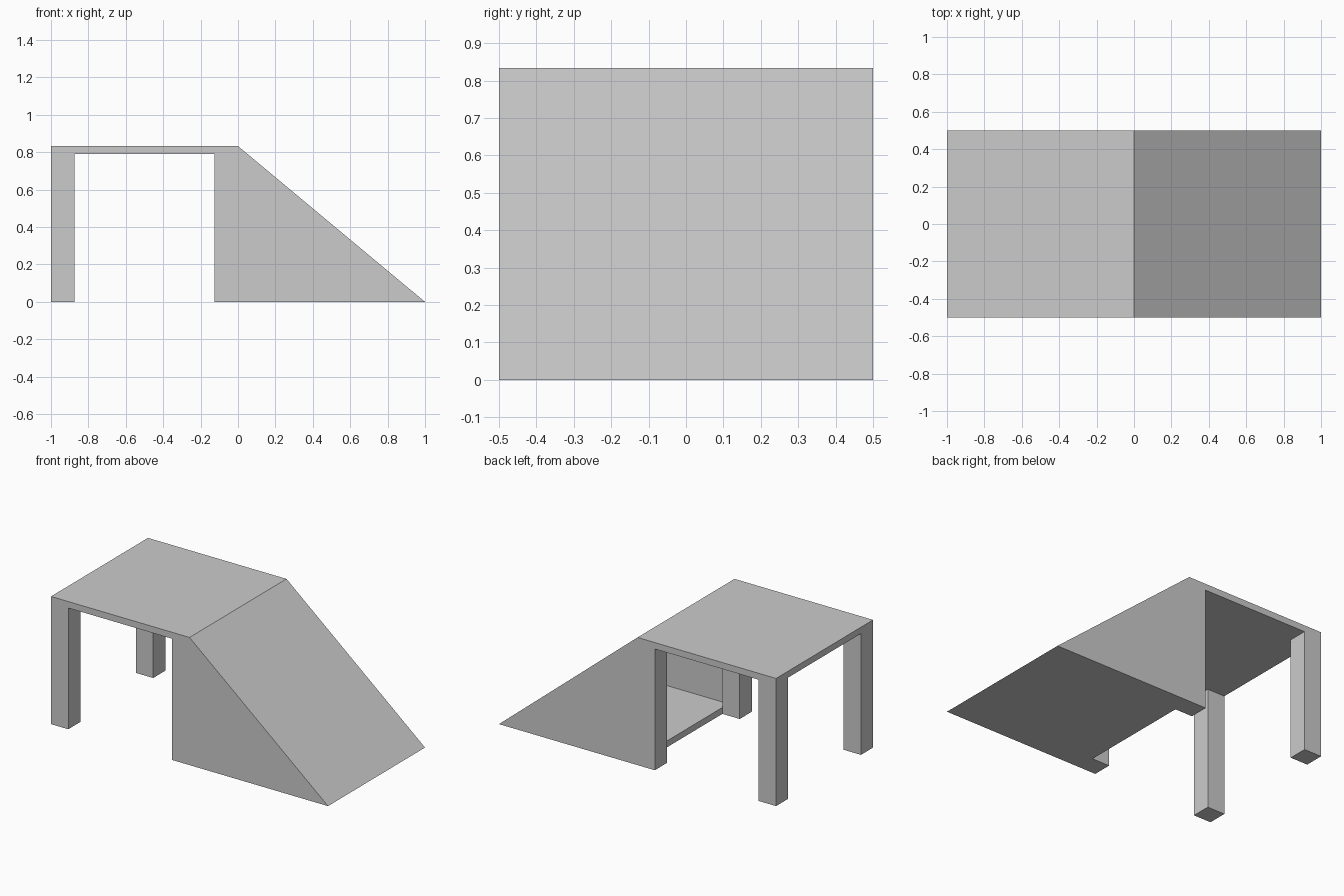
import bpy
import bmesh

cube = bpy.data.objects.get("Cube")
if cube:
    bpy.data.objects.remove(cube, do_unlink=True)

HEIGHT = 0.833      # top of the deck
BOARD = 0.042       # thickness of deck, ramp board and floor
POST = 0.125        # square post width
WALL = 0.0625       # thickness of the ramp sides
HALF = 0.5          # half of the width
UNDER = HEIGHT - BOARD

grey = bpy.data.materials.new("light_grey")
grey.use_nodes = True
colour = (0.6, 0.6, 0.6, 1)
grey.diffuse_color = colour
grey.node_tree.nodes["Principled BSDF"].inputs["Base Color"].default_value = colour


def prism(name, profile, y0, y1):
    """Extrude an x-z profile from y0 to y1."""
    bm = bmesh.new()
    face = bm.faces.new([bm.verts.new((x, y0, z)) for x, z in profile])
    moved = bmesh.ops.extrude_face_region(bm, geom=[face])["geom"]
    verts = [v for v in moved if isinstance(v, bmesh.types.BMVert)]
    bmesh.ops.translate(bm, verts=verts, vec=(0, y1 - y0, 0))
    bmesh.ops.recalc_face_normals(bm, faces=bm.faces)
    mesh = bpy.data.meshes.new(name)
    bm.to_mesh(mesh)
    bm.free()
    mesh.materials.append(grey)
    obj = bpy.data.objects.new(name, mesh)
    bpy.context.collection.objects.link(obj)
    return obj


def rect(x0, x1, z0, z1):
    return [(x0, z0), (x1, z0), (x1, z1), (x0, z1)]


# Flat deck
prism("deck", rect(-1, 0, UNDER, HEIGHT), -HALF, HALF)

# Posts and ramp sides, front and back
for side, s in (("front", -1), ("back", 1)):
    for end, x in (("outer", -1), ("ramp", -POST)):
        prism(f"{side}_{end}_post", rect(x, x + POST, 0, UNDER),
              s * (HALF - POST), s * HALF)
    prism(f"{side}_ramp_side", [(0, 0), (1, 0), (0, HEIGHT)],
          s * (HALF - WALL), s * HALF)

# Hollow ramp: sloping board and floor meet at the toe
inner = HALF - WALL
toe = (1 - 2 * BOARD / HEIGHT, BOARD)
prism("ramp_board", [(0, HEIGHT), (1, 0), toe, (0, UNDER)], -inner, inner)
prism("ramp_floor", [(0, 0), (1, 0), toe, (0, BOARD)], -inner, inner)
